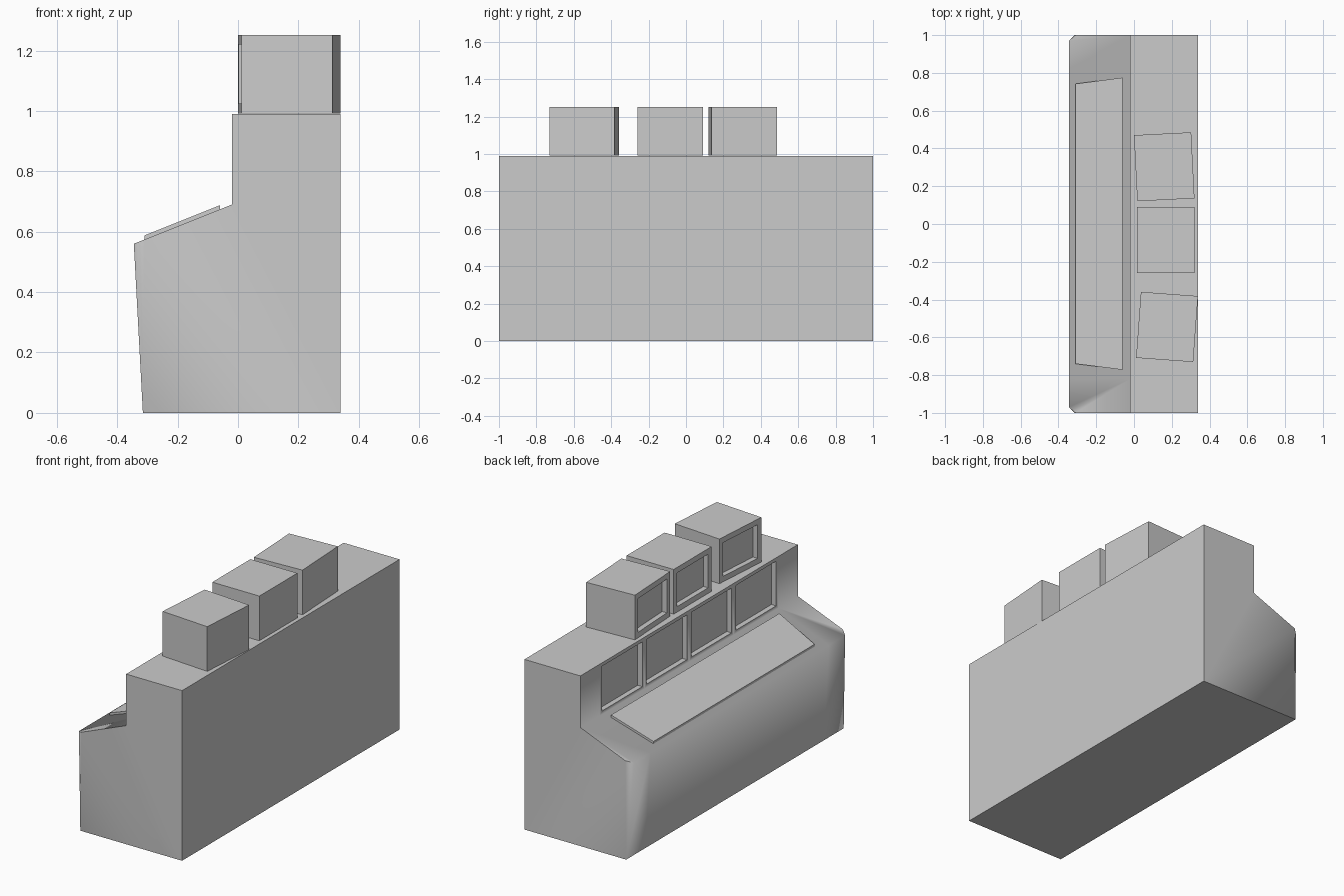
import bpy, bmesh
from math import radians
from mathutils import Vector, Matrix

if "Cube" in bpy.data.objects:
    bpy.data.objects.remove(bpy.data.objects["Cube"])


def finish(bm, name, smooth=None):
    bmesh.ops.recalc_face_normals(bm, faces=bm.faces[:])
    mesh = bpy.data.meshes.new(name)
    bm.to_mesh(mesh)
    bm.free()
    obj = bpy.data.objects.new(name, mesh)
    bpy.context.collection.objects.link(obj)
    if smooth:
        bpy.ops.object.select_all(action='DESELECT')
        obj.select_set(True)
        bpy.context.view_layer.objects.active = obj
        bpy.ops.object.shade_smooth_by_angle(angle=radians(smooth))
    return obj


def recess(bm, faces, rim, depth):
    """Inset each face and sink it straight towards +x, like a screen."""
    bmesh.ops.inset_individual(bm, faces=faces, thickness=rim, use_even_offset=True)
    sunk = bmesh.ops.extrude_discrete_faces(bm, faces=faces)['faces']
    verts = list({v for f in sunk for v in f.verts})
    bmesh.ops.translate(bm, verts=verts, vec=(depth, 0, 0))


# Console body: stepped side profile with tapering corner cuts at the desk edge
bm = bmesh.new()
ends = []
for s in (-1, 1):
    pts = [(-0.315, s, 0), (0.34, s, 0), (0.34, s, 0.99), (-0.02, s, 0.99),
           (-0.02, s, 0.69), (-0.31, s, 0.574), (-0.345, s * 0.97, 0.56)]
    v = [bm.verts.new(p) for p in pts]
    bm.faces.new(v[:6])
    bm.faces.new((v[0], v[5], v[6]))
    ends.append(v)
a, b = ends
for i in range(4):
    bm.faces.new((a[i], a[i + 1], b[i + 1], b[i]))
bm.faces.new((a[4], a[5], a[6], b[6], b[5], b[4]))
bm.faces.new((a[6], a[0], b[0], b[6]))
bmesh.ops.recalc_face_normals(bm, faces=bm.faces[:])

# Four screens sunk into the upright step
for y in (-0.82, -0.41, 0, 0.41, 0.82):
    bmesh.ops.bisect_plane(bm, geom=bm.verts[:] + bm.edges[:] + bm.faces[:],
                           plane_co=(0, y, 0), plane_no=(0, 1, 0))
bm.normal_update()
screens = [f for f in bm.faces if f.normal.x < -0.99
           and f.calc_center_median().z > 0.7
           and abs(f.calc_center_median().y) < 0.8]
recess(bm, screens, 0.02, 0.03)
finish(bm, "console_body", 75)

# Control panel lying on the sloped desk
bm = bmesh.new()
outline = [(-0.31, -0.74), (-0.06, -0.772), (-0.06, 0.775), (-0.31, 0.742)]
face = bm.faces.new([bm.verts.new((x, y, 0.698 + 0.4 * x)) for x, y in outline])
top = bmesh.ops.extrude_face_region(bm, geom=[face])['geom']
bmesh.ops.translate(bm, verts=[g for g in top if isinstance(g, bmesh.types.BMVert)],
                    vec=(0, 0, 0.0135))
finish(bm, "control_panel")

# Three loosely placed box monitors with sunken screens
for i, (x, y, turn) in enumerate([(0.16, 0.303, 2.9), (0.168, -0.085, 0),
                                  (0.175, -0.545, -4.2)]):
    bm = bmesh.new()
    bmesh.ops.create_cube(bm, size=1, matrix=Matrix.Diagonal((0.303, 0.35, 0.26, 1)))
    bm.normal_update()
    recess(bm, [f for f in bm.faces if f.normal.x < -0.9], 0.032, 0.03)
    mon = finish(bm, f"monitor_{i + 1}")
    mon.location = Vector((x, y, 1.122))
    mon.rotation_euler.z = radians(turn)
